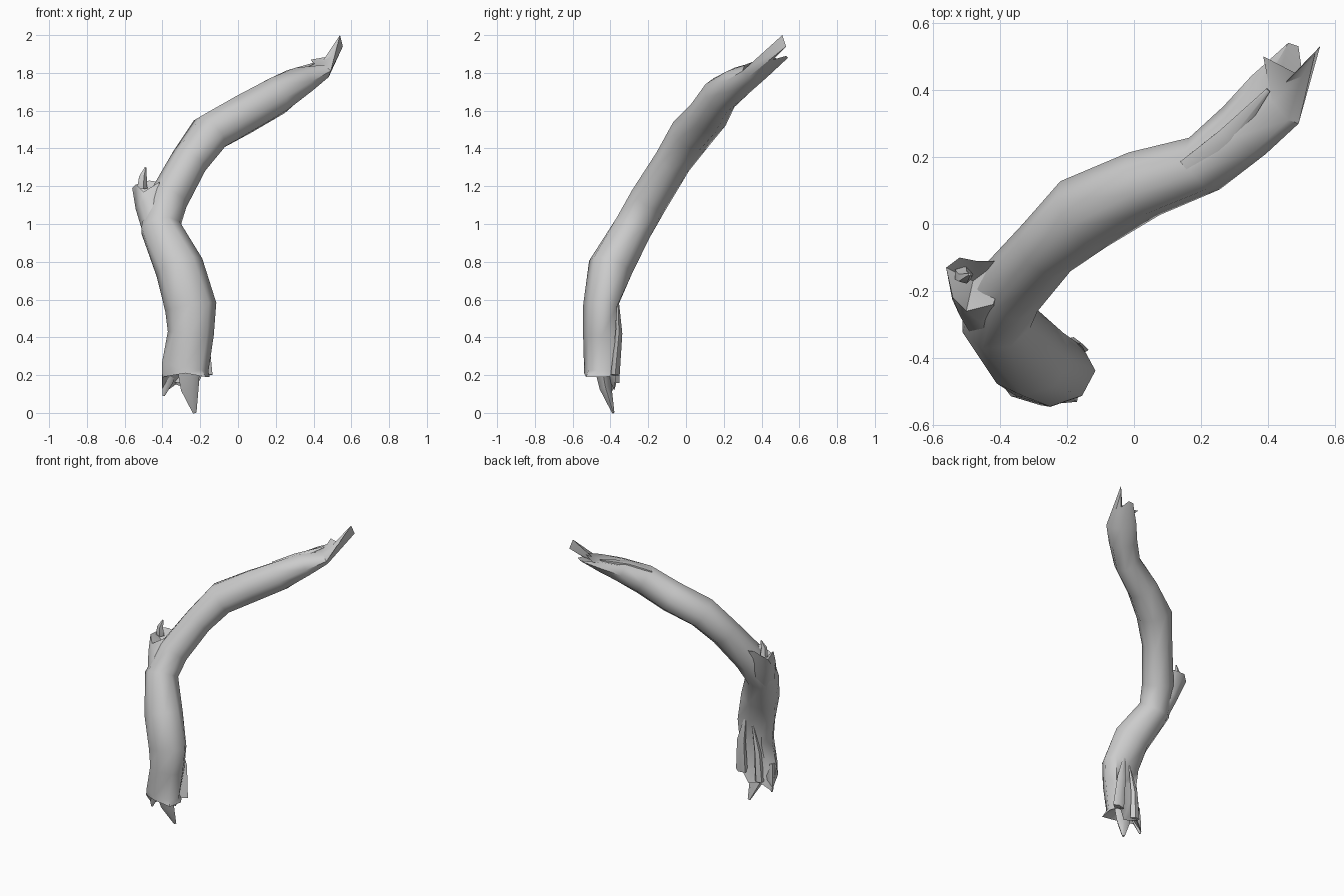
import bpy, bmesh
from math import cos, sin, tau, radians
from mathutils import Vector

if "Cube" in bpy.data.objects:
    bpy.data.objects.remove(bpy.data.objects["Cube"])


def loft(name, rings, n=8, start=None, end=None, start_in=None, end_in=None, dents=None):
    """Skin a tube. ring = (x, y, z, radius_a, radius_b, heading of axis a in degrees).
    start/end: ragged rims, start_in/end_in: cap centres, dents: {(ring, side): factor}."""
    dents = dents or {}
    cs = [Vector(r[:3]) for r in rings]
    loops = []
    for i, (c, r) in enumerate(zip(cs, rings)):
        t = (cs[min(i + 1, len(cs) - 1)] - cs[max(i - 1, 0)]).normalized()
        h = radians(r[5])
        ref = Vector((cos(h), sin(h), 0))
        a = (ref - t * ref.dot(t)).normalized()
        b = t.cross(a)
        loops.append([c + (a * r[3] * cos(tau * k / n) + b * r[4] * sin(tau * k / n))
                      * dents.get((i, k), 1) for k in range(n)])
    if start:
        loops.insert(0, [Vector(p) for p in start])
    if end:
        loops.append([Vector(p) for p in end])

    bm = bmesh.new()
    vs = [[bm.verts.new(p) for p in loop] for loop in loops]
    for lo, hi in zip(vs, vs[1:]):
        for k in range(n):
            m = (k + 1) % n
            bm.faces.new((lo[k], lo[m], hi[m], hi[k]))
    for loop, centre in ((vs[0], start_in or cs[0]), (vs[-1], end_in or cs[-1])):
        v = bm.verts.new(centre)
        for k in range(n):
            bm.faces.new((loop[k], loop[(k + 1) % n], v))
    bmesh.ops.recalc_face_normals(bm, faces=bm.faces)
    me = bpy.data.meshes.new(name)
    bm.to_mesh(me)
    bm.free()
    ob = bpy.data.objects.new(name, me)
    bpy.context.collection.objects.link(ob)
    bpy.ops.object.select_all(action='DESELECT')
    ob.select_set(True)
    bpy.context.view_layer.objects.active = ob
    bpy.ops.object.shade_smooth_by_angle(angle=radians(55))
    return ob


def splinter(name, base, mid, tip, ra, rb, heading=0):
    """Small tapering shard of torn wood."""
    loft(name, [(*base, ra, rb, heading), (*mid, ra * .75, rb * .75, heading),
                (*tip, ra * .15, rb * .15, heading)], n=5)


# Main branch: trunk, bend and long arm, torn open at both ends
loft("branch",
     [(-.28, -.45, .24, .125, .09, 0),
      (-.25, -.445, .42, .122, .10, 0),
      (-.25, -.44, .56, .137, .105, 0),
      (-.31, -.40, .77, .13, .12, -10),
      (-.41, -.28, .98, .11, .11, -25),
      (-.37, -.195, 1.13, .105, .105, -40),
      (-.26, -.07, 1.33, .10, .10, -45),
      (-.15, .03, 1.48, .12, .11, -50),
      (.03, .12, 1.58, .105, .11, -50),
      (.21, .18, 1.68, .09, .105, -50),
      (.33, .28, 1.755, .095, .08, -50),
      (.42, .37, 1.81, .10, .05, -45)],
     start=[(-.15, -.43, .19), (-.19, -.37, .20), (-.23, -.38, .12), (-.33, -.37, .15),
            (-.40, -.40, .10), (-.40, -.47, .19), (-.28, -.54, .21), (-.17, -.53, .19)],
     end=[(.54, .51, 2.0), (.555, .53, 1.94), (.50, .46, 1.87), (.49, .53, 1.89),
          (.46, .54, 1.88), (.42, .47, 1.86), (.385, .50, 1.87), (.50, .44, 1.89)],
     start_in=(-.28, -.45, .27), end_in=(.42, .39, 1.82),
     dents={(0, 2): .55, (1, 2): .45, (2, 2): .7, (11, 6): .5})

# Broken side stub with a hollow end
loft("broken_stub",
     [(-.415, -.285, .95, .085, .09, 0), (-.46, -.215, 1.10, .085, .085, 0)],
     end=[(-.40, -.18, 1.23), (-.40, -.11, 1.22), (-.47, -.11, 1.23), (-.52, -.10, 1.22),
          (-.56, -.13, 1.19), (-.54, -.22, 1.21), (-.50, -.26, 1.17), (-.42, -.24, 1.22)],
     end_in=(-.48, -.17, 1.15))
splinter("stub_splinter", (-.51, -.15, 1.19), (-.505, -.16, 1.25), (-.49, -.15, 1.30), .03, .025)

# Torn wood at the foot
splinter("foot_splinter_long", (-.27, -.45, .27), (-.26, -.425, .13), (-.23, -.385, 0), .07, .045)
splinter("foot_splinter_left", (-.36, -.43, .28), (-.375, -.42, .17), (-.395, -.41, .09), .045, .03)

# Loose bark along the back groove
splinter("bark_flap_right", (-.18, -.375, .20), (-.19, -.355, .42), (-.22, -.36, .60), .045, .025)
splinter("bark_flap_left", (-.32, -.375, .16), (-.31, -.37, .36), (-.27, -.37, .55), .035, .025)

# Twig scar on the front of the arm and loose sliver on top of it
splinter("twig_scar", (-.20, -.06, 1.42), (-.20, -.10, 1.40), (-.225, -.125, 1.385), .05, .04, 0)
splinter("top_sliver", (.17, .16, 1.74), (.28, .26, 1.80), (.40, .40, 1.85), .05, .03, -50)
